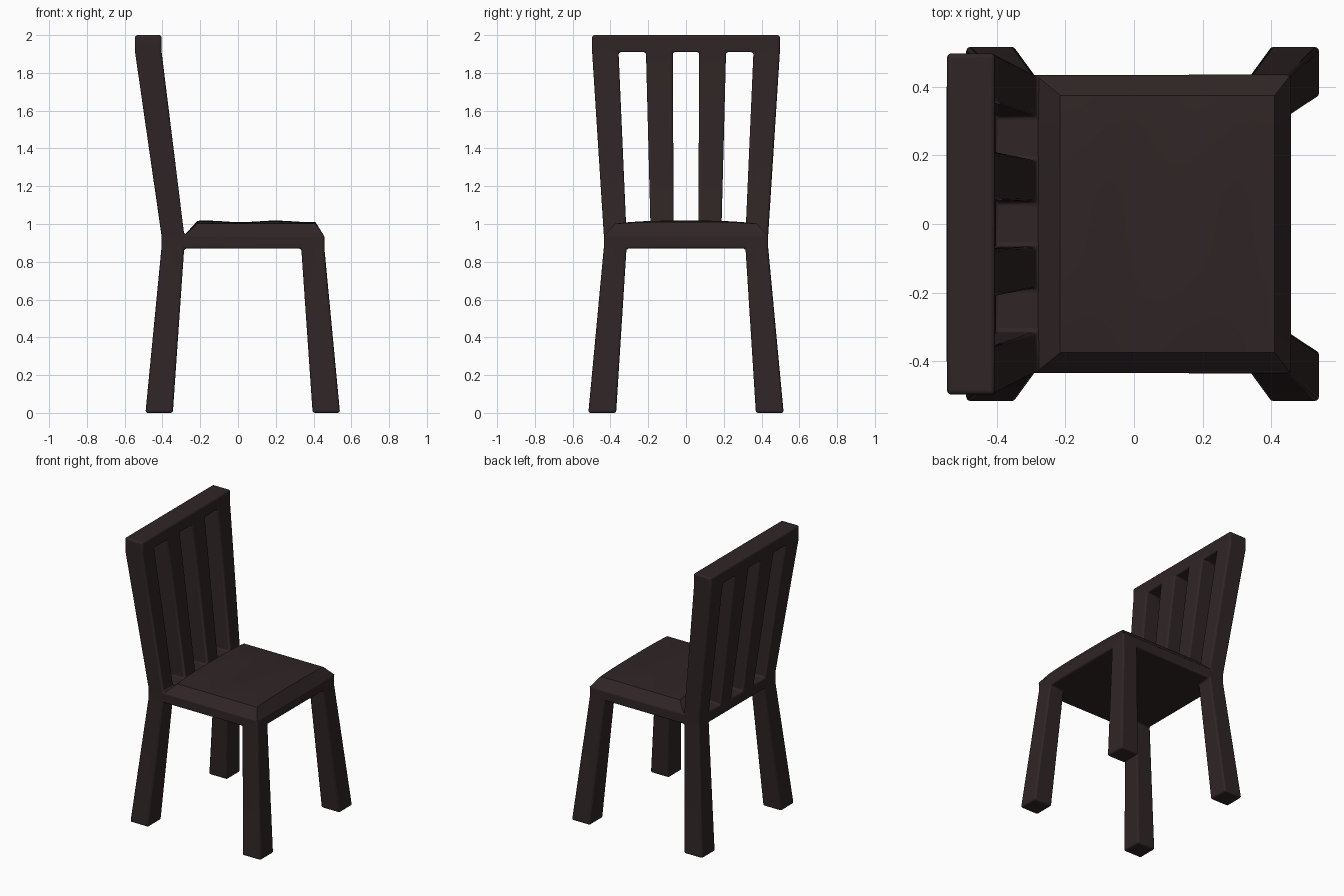
import bpy, bmesh, math

if "Cube" in bpy.data.objects:
    bpy.data.objects.remove(bpy.data.objects["Cube"])

wood = bpy.data.materials.new("dark brown wood")
wood.diffuse_color = (0.029, 0.0185, 0.019, 1)
wood.use_nodes = True
wood.node_tree.nodes["Principled BSDF"].inputs["Base Color"].default_value = wood.diffuse_color


def finish(name, bm):
    bmesh.ops.recalc_face_normals(bm, faces=bm.faces)
    mesh = bpy.data.meshes.new(name)
    bm.to_mesh(mesh)
    bm.free()
    mesh.materials.append(wood)
    obj = bpy.data.objects.new(name, mesh)
    bpy.context.collection.objects.link(obj)
    bpy.ops.object.select_all(action='DESELECT')
    obj.select_set(True)
    bpy.context.view_layer.objects.active = obj
    bpy.ops.object.shade_smooth_by_angle(angle=math.radians(35))
    return obj


# Frame levels: height, x cuts (back to front), half of the y cuts (inner to outer)
seat_x, seat_y = (-.405, -.285, .335, .457), (.065, .187, .315, .435)
top_x, top_y = (-.545, -.405, .335, .457), (.07, .212, .357, .497)
levels = [
    (0.00, (-.49, -.345, .395, .54), (.065, .187, .37, .517)),
    (0.87, seat_x, seat_y),
    (0.945, seat_x, seat_y),
    (1.91, top_x, top_y),
    (2.00, top_x, top_y),
]

# Which cells (x, y, level) are solid wood
solid = set()
solid |= {(i, j, 0) for i in (0, 2) for j in (0, 6)}          # legs
solid |= {(i, j, 1) for i in range(3) for j in range(7)}      # seat board
solid |= {(0, j, 2) for j in (0, 2, 4, 6)}                    # back posts and slats
solid |= {(0, j, 3) for j in range(7)}                        # top rail

# Frame skin: a face wherever wood meets air
bm = bmesh.new()
verts = {}


def corner(i, j, k):
    if (i, j, k) not in verts:
        z, xs, half = levels[k]
        ys = [-y for y in reversed(half)] + list(half)
        verts[i, j, k] = bm.verts.new((xs[i], ys[j], z))
    return verts[i, j, k]


for cell in sorted(solid):
    for axis in range(3):
        for side in (0, 1):
            near = list(cell)
            near[axis] += 2 * side - 1
            if tuple(near) in solid:
                continue
            u, v = (axis + 1) % 3, (axis + 2) % 3
            quad = []
            for du, dv in ((0, 0), (1, 0), (1, 1), (0, 1)):
                p = list(cell)
                p[axis] += side
                p[u] += du
                p[v] += dv
                quad.append(corner(*p))
            bm.faces.new(quad if side else quad[::-1])

frame = finish("chair_frame", bm)
bevel = frame.modifiers.new("rounded edges", 'BEVEL')
bevel.width = 0.012
bevel.segments = 3
bevel.limit_method = 'ANGLE'
bevel.angle_limit = math.radians(35)

# Seat pad: gently worn top with sloping sides
X0, X1, Y = -.215, .41, .375
bm = bmesh.new()
bmesh.ops.create_grid(bm, x_segments=28, y_segments=20, size=1)
for v in bm.verts:
    x = (X0 + X1) / 2 + v.co.x * (X1 - X0) / 2
    crown = 1 - abs(v.co.y) ** 3
    z = 1.002 + .012 * crown + .004 * crown * math.cos(17 * (x - .2))
    v.co = (x, v.co.y * Y, z)
border = [e for e in bm.edges if e.is_boundary]
skirt = bmesh.ops.extrude_edge_only(bm, edges=border)["geom"]
for v in skirt:
    if isinstance(v, bmesh.types.BMVert):
        t = (v.co.x - X0) / (X1 - X0)
        v.co = (-.287 + t * (.456 + .287), v.co.y * .434 / Y, .937)
bmesh.ops.holes_fill(bm, edges=[e for e in bm.edges if e.is_boundary], sides=0)
finish("seat_pad", bm)
